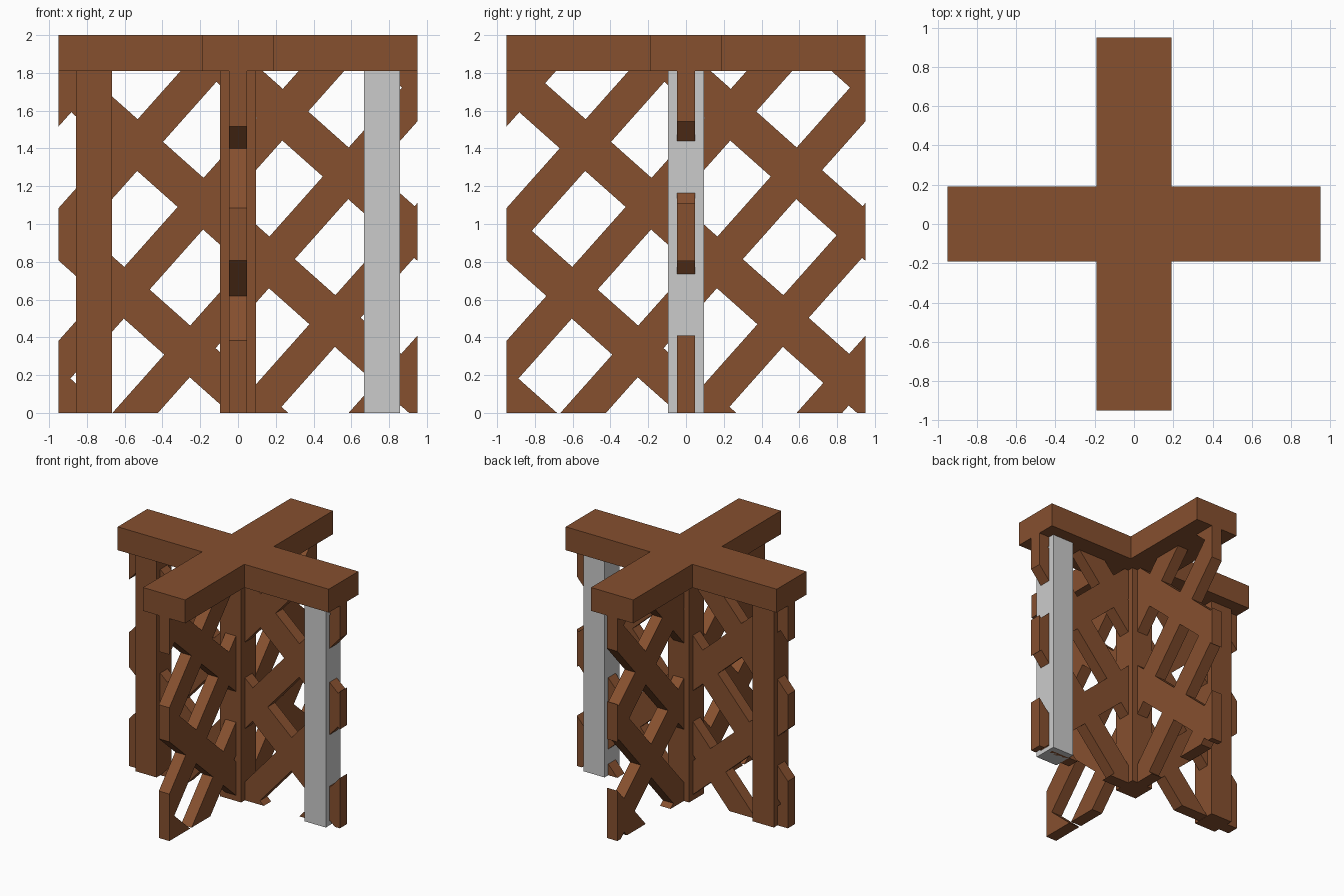
import bpy, bmesh, math
from mathutils import Matrix, Vector

if "Cube" in bpy.data.objects:
    bpy.data.objects.remove(bpy.data.objects["Cube"])

REACH, TOP, BEAM = 0.95, 1.81, 0.19
POST, THICK = 0.19, 0.095

brown = bpy.data.materials.new("brown_wood")
brown.diffuse_color = (0.24, 0.08, 0.028, 1)
brown.use_nodes = True
brown.node_tree.nodes["Principled BSDF"].inputs["Base Color"].default_value = brown.diffuse_color


def finish(name, bm, mat=None):
    bmesh.ops.recalc_face_normals(bm, faces=bm.faces)
    mesh = bpy.data.meshes.new(name)
    bm.to_mesh(mesh)
    bm.free()
    if mat:
        mesh.materials.append(mat)
    ob = bpy.data.objects.new(name, mesh)
    bpy.context.collection.objects.link(ob)
    return ob


def add_box(bm, size, centre, rot=Matrix()):
    m = Matrix.Translation(centre) @ rot @ Matrix.Diagonal((*size, 1))
    bmesh.ops.create_cube(bm, size=1, matrix=m)


def box(name, size, centre, mat=None):
    bm = bmesh.new()
    add_box(bm, size, centre)
    return finish(name, bm, mat)


# Cross-shaped top beam
bm = bmesh.new()
r, h = REACH, BEAM
quarter = [(r, -h), (r, h), (h, h)]
pts = []
for k in range(4):
    turn = Matrix.Rotation(k * math.pi / 2, 3, 'Z')
    pts += [turn @ Vector((x, y, TOP)) for x, y in quarter]
face = bm.faces.new([bm.verts.new(p) for p in pts])
ext = bmesh.ops.extrude_face_region(bm, geom=[face])
bmesh.ops.translate(bm, vec=(0, 0, 2 - TOP),
                    verts=[g for g in ext["geom"] if isinstance(g, bmesh.types.BMVert)])
finish("cross_beam", bm, brown)

# Posts: centre, left, and the unpainted right one
for name, x, mat in (("centre_post", 0, brown), ("left_post", -0.762, brown),
                     ("right_post", 0.762, None)):
    box(name, (POST, POST, TOP), (x, 0, TOP / 2), mat)

# Slanted grid of rectangular openings
u, v = Vector((0.665, 0, 0.747)), Vector((0.747, 0, -0.665))
first = Vector((-0.568, 0, 1.027))
slant = Matrix.Rotation(-math.atan2(u.z, u.x), 4, 'Y')
bm = bmesh.new()
for i in range(-5, 6):
    for j in range(-5, 9):
        c = first + u * 0.631 * i + v * 0.467 * j
        if abs(c.x) < 1.3 and -0.35 < c.z < 2.2:
            add_box(bm, (0.425, 0.4, 0.287), c, slant)
cutter = finish("opening_cutter", bm)
cutter.hide_render = True

# Lattice panel cut by the openings
panel = box("lattice_across", (2 * REACH, THICK, TOP), (0, 0, TOP / 2), brown)
mod = panel.modifiers.new("openings", 'BOOLEAN')
mod.operation, mod.solver, mod.object = 'DIFFERENCE', 'EXACT', cutter
deps = bpy.context.evaluated_depsgraph_get()
cut = bpy.data.meshes.new_from_object(panel.evaluated_get(deps))
panel.modifiers.clear()
panel.data = cut
bpy.data.objects.remove(cutter)

# Second panel, turned to run front to back
second = bpy.data.objects.new("lattice_front_to_back", cut.copy())
second.rotation_euler.z = math.pi / 2
bpy.context.collection.objects.link(second)
